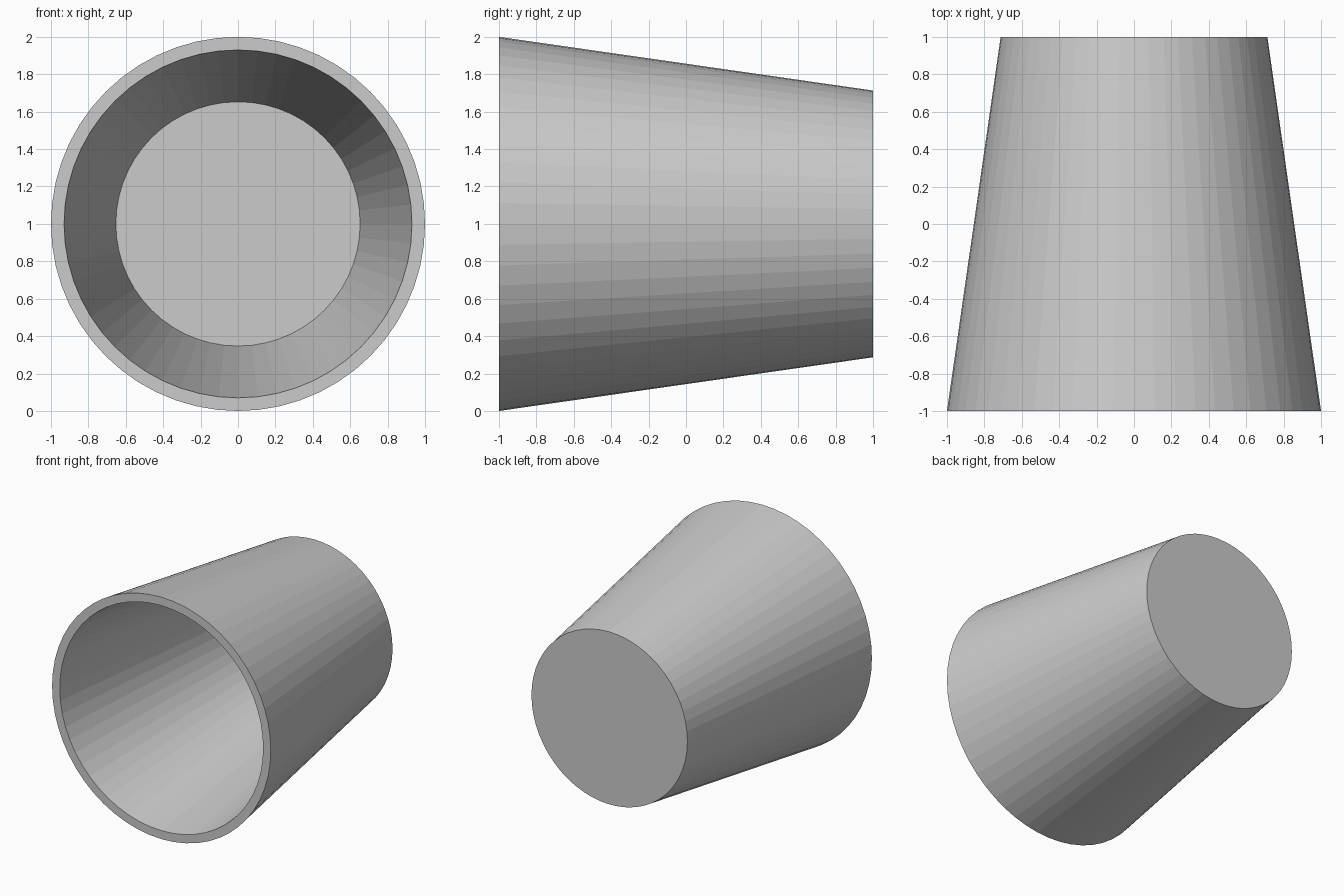
import bpy, bmesh
from math import cos, sin, tau

if "Cube" in bpy.data.objects:
    bpy.data.objects.remove(bpy.data.objects["Cube"])

SIDES = 56
# (radius, y) rings: outer base, outer rim, inner rim, inner floor
PROFILE = [(0.713, 1.0), (1.0, -1.0), (0.93, -1.0), (0.653, 0.93)]

# Hollow tapered cup lying on its side, open end facing the front
bm = bmesh.new()
rings = [[bm.verts.new((r * cos(tau * i / SIDES), y, 1 + r * sin(tau * i / SIDES)))
          for i in range(SIDES)] for r, y in PROFILE]
for a, b in zip(rings, rings[1:]):
    for i in range(SIDES):
        j = (i + 1) % SIDES
        bm.faces.new((a[i], a[j], b[j], b[i]))

# Closed end: outside disc and inside floor
bm.faces.new(rings[0])
bm.faces.new(rings[-1])
bmesh.ops.recalc_face_normals(bm, faces=bm.faces)

mesh = bpy.data.meshes.new("cup")
bm.to_mesh(mesh)
bm.free()
cup = bpy.data.objects.new("cup", mesh)
bpy.context.collection.objects.link(cup)
